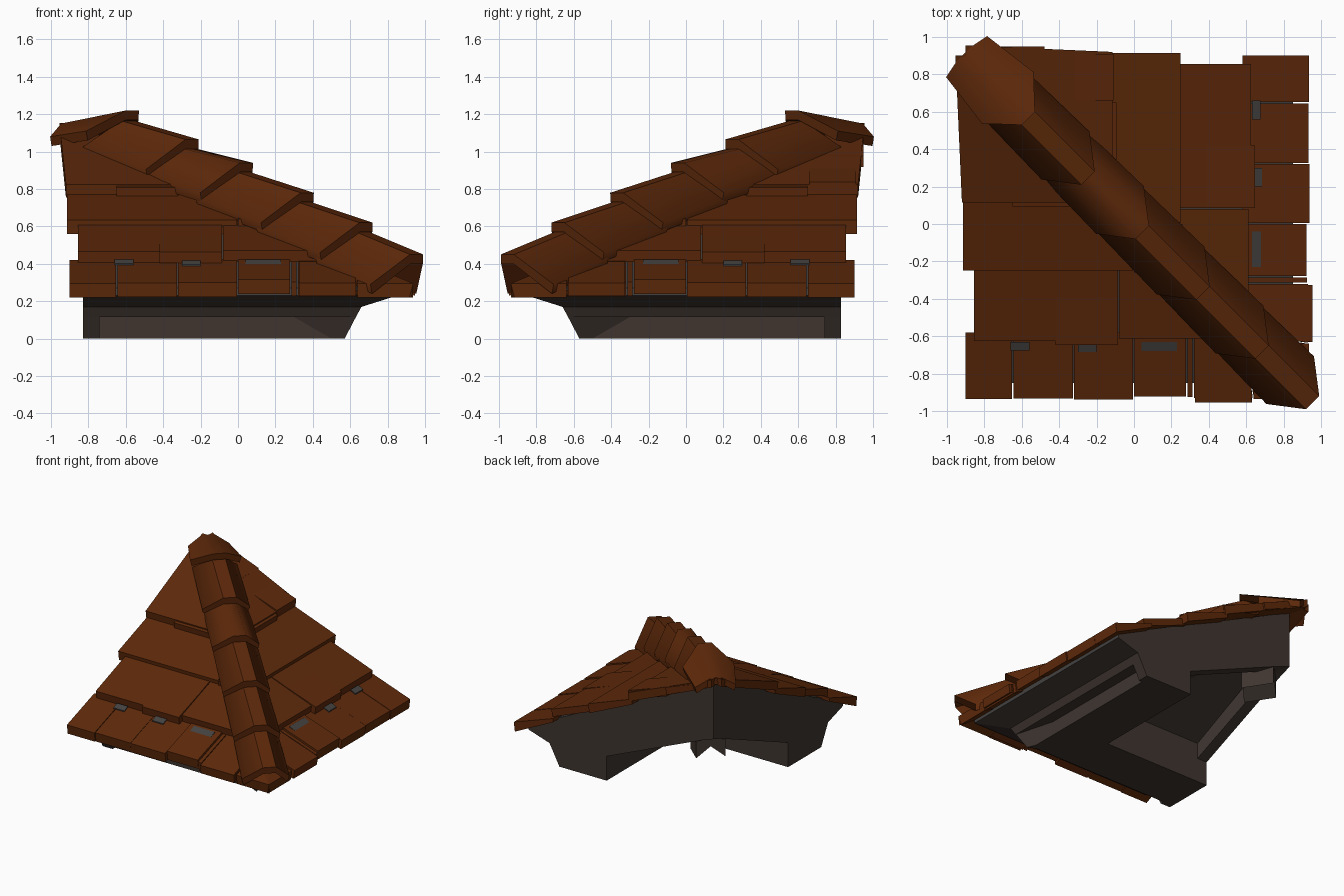
import bpy, bmesh, random, math

if "Cube" in bpy.data.objects:
    bpy.data.objects.remove(bpy.data.objects["Cube"])

random.seed(4)


def material(name, rgb):
    m = bpy.data.materials.new(name)
    m.diffuse_color = (*rgb, 1)
    m.use_nodes = True
    m.node_tree.nodes["Principled BSDF"].inputs["Base Color"].default_value = m.diffuse_color
    return m


TILE = material("rust_brown_tile", (0.112, 0.022, 0.003))
WOOD = material("dark_wood", (0.050, 0.036, 0.030))
DECK = material("grey_underlay", (0.056, 0.054, 0.052))


def make(name, parts, mats, rule=None, smooth=False):
    """Join a list of (verts, faces) into one object."""
    bm = bmesh.new()
    for verts, faces in parts:
        vs = [bm.verts.new(v) for v in verts]
        for f in faces:
            bm.faces.new([vs[i] for i in f])
    bmesh.ops.recalc_face_normals(bm, faces=bm.faces)
    if rule:
        for f in bm.faces:
            f.material_index = rule(f)
    me = bpy.data.meshes.new(name)
    bm.to_mesh(me)
    bm.free()
    if smooth:
        me.shade_smooth()
        me.set_sharp_from_angle(angle=math.radians(55))
    for m in mats:
        me.materials.append(m)
    ob = bpy.data.objects.new(name, me)
    bpy.context.collection.objects.link(ob)
    return ob


def right_side(name, parts, mats, rule=None):
    """Reflect a front slope part across the hip onto the right slope."""
    flipped = [([(-y, -x, z) for x, y, z in v], f) for v, f in parts]
    make("right_" + name, flipped, mats, rule)


def both_sides(name, parts, mats, rule=None):
    make("front_" + name, parts, mats, rule)
    right_side(name, parts, mats, rule)


def loft(a, b):
    """Solid between two matching rings."""
    n = len(a)
    faces = [tuple(range(n)), tuple(range(2 * n - 1, n - 1, -1))]
    faces += [(i, (i + 1) % n, n + (i + 1) % n, n + i) for i in range(n)]
    return a + b, faces


def prism(profile, x0, x1=9):
    """Prism along x, cut off at the hip plane x = -y."""
    return loft([(x0, y, z) for y, z in profile],
                [(min(x1, -y), y, z) for y, z in profile])


def deck(v):
    return 0.27 + 0.475 * (v + 0.85)


def deck_rule(f):
    """Grey on the upper deck and its eave edge, wood below."""
    return int(f.normal.z > .5 or .24 < f.calc_center_median().z < .26)


# Eave outline shared by the deck and the end walls
eave = [(-.14, 0), (-.54, 0), (-.54, .115), (-.63, .115), (-.66, .17), (-.85, .23), (-.85, .27)]

# Sloping deck with eave beam, mitred at the hip, hollow underneath
both_sides("deck_and_beam", [prism(eave + [(.74, deck(.74)), (.74, .74), (-.14, .33)], -.74)],
           [WOOD, DECK], deck_rule)

# End walls closing the open sides, deeper than the deck
both_sides("end_wall", [prism(eave + [(.74, deck(.74)), (.83, deck(.83)), (.83, .60),
                                      (.74, .57), (.62, .52), (-.14, .20)], -.83, -.74)],
           [WOOD, DECK], deck_rule)

# Posts closing the recess under the eave, at the open end and at the corner
post = [(-.63, .115), (-.57, 0), (-.53, 0), (-.53, .115)]
both_sides("end_post", [prism(post, -.83, -.74)], [WOOD])
both_sides("corner_post", [loft([(.30, -.53, .115), (.50, -.53, .0), (.50, -.54, .0), (.30, -.54, .115)],
                                [(.53, -.53, .115), (.53, -.53, .0), (.57, -.57, 0), (.63, -.63, .115)])],
           [WOOD])


def diag(t, p, z):
    """Point on the hip diagonal: t along it, p sideways."""
    return (t + p * .7071, -t + p * .7071, z)


# Notched end of the hip rafter showing at the back corner
section = [(-.11, 0), (0, .09), (.11, 0), (.11, .2), (-.11, .2)]
make("hip_rafter", [loft([diag(-.58, p, z + .37) for p, z in section],
                         [diag(-.75, p, z + .40) for p, z in section])], [WOOD])


def tile(u0, u1, v0, v1, lift=.085, thick=.06):
    """Wedge shaped tile, cut off at the hip line."""
    v0 += random.uniform(-.01, .01)
    lift += random.uniform(-.01, .01)
    up = lift - .045

    def ring(u_low, u_high):
        return [(u_low, v0 + .01, deck(v0) + lift - thick), (u_low, v0, deck(v0) + lift),
                (u_high, v1, deck(v1) + up), (u_high, v1, deck(v1) - .01)]
    return loft(ring(u0, u0), ring(min(u1, -v0), min(u1, -v1)))


# Tile courses from eave to apex: joints along the course, edges, lift, thickness
courses = [
    ([-.90, -.645, -.32, 0, .285, .32, .64, .95], -.93, -.58, .074, .076),
    ([-.855, -.08, .7], -.62, -.21, .082, .06),
    ([-.915, 0, .3], -.255, .15, .086, .075),
]
for n, (joints, v0, v1, lift, thick) in enumerate(courses, 1):
    tiles = [tile(a, b - .006, v0, v1, lift, thick) for a, b in zip(joints, joints[1:])]
    both_sides("tile_course_%d" % n, tiles, [TILE])


# Top course flares a little outwards towards the apex
def top_tile(u_low, u_high, u1, v0, v1):
    verts, faces = tile(u_low, u1, v0, v1, .09, .07)
    verts = [(u_high if i in (2, 3) else x, y, z) for i, (x, y, z) in enumerate(verts)]
    return verts, faces


both_sides("top_course", [top_tile(-.92, -.955, .2, .11, .90)], [TILE])
right_side("apex_course", [tile(-.95, -.4, .47, .90, .085)], [TILE])

# Loose tiles lying proud of their courses
both_sides("loose_tiles", [tile(-.42, -.085, -.65, -.30, .095),
                           tile(.325, .63, -.955, -.62, .085, .07),
                           tile(-.65, -.32, .095, .36, .098)], [TILE])
right_side("loose_top_tile", [tile(-.91, -.66, .10, .46, .105)], [TILE])


def patch(u0, u1, v0, v1, h):
    """Thin grey plate where the underlay shows."""
    def ring(u):
        return [(u, v, deck(v) + h + d) for v, d in ((v0, 0), (v0, .008), (v1, .008), (v1, 0))]
    return loft(ring(u0), ring(u1))


both_sides("underlay_patches", [patch(.04, .23, -.685, -.63, .040),
                                patch(-.30, -.20, -.685, -.63, .040),
                                patch(-.66, -.56, -.675, -.63, .040)], [DECK])


def hip_tile(t0, z0, t1, z1, w0=.18, w1=.17, set0=.12, set1=.12, drop0=.16, drop1=.14):
    """Folded ridge tile running from its low end t0 to its high end t1."""
    def ring(t, z, w, setback, drop):
        outer = [(-w, -drop, setback), (-.05, 0, 0), (.05, 0, 0), (w, -drop, setback)]
        inner = [(p * .93, d - .05, s) for p, d, s in reversed(outer)]
        return [diag(t - s, p, z + d) for p, d, s in outer + inner]
    return loft(ring(t0, z0, w0, set0, drop0), ring(t1, z1, w1, set1, drop1))


# Overlapping hip tiles and the apex cap
lows = [(.955, .45), (.685, .62), (.37, .78), (.045, .94), (-.245, 1.065), (-.56, 1.21)]
hips = [hip_tile(t, z, t2 - .03, z2 - .045)
        for (t, z), (t2, z2) in zip(lows, lows[1:])]
make("hip_tiles", hips, [TILE], smooth=True)
make("apex_cap", [hip_tile(-.565, 1.22, -.91, 1.15, .195, .155, .11, -.015, .11, .07)],
     [TILE], smooth=True)
